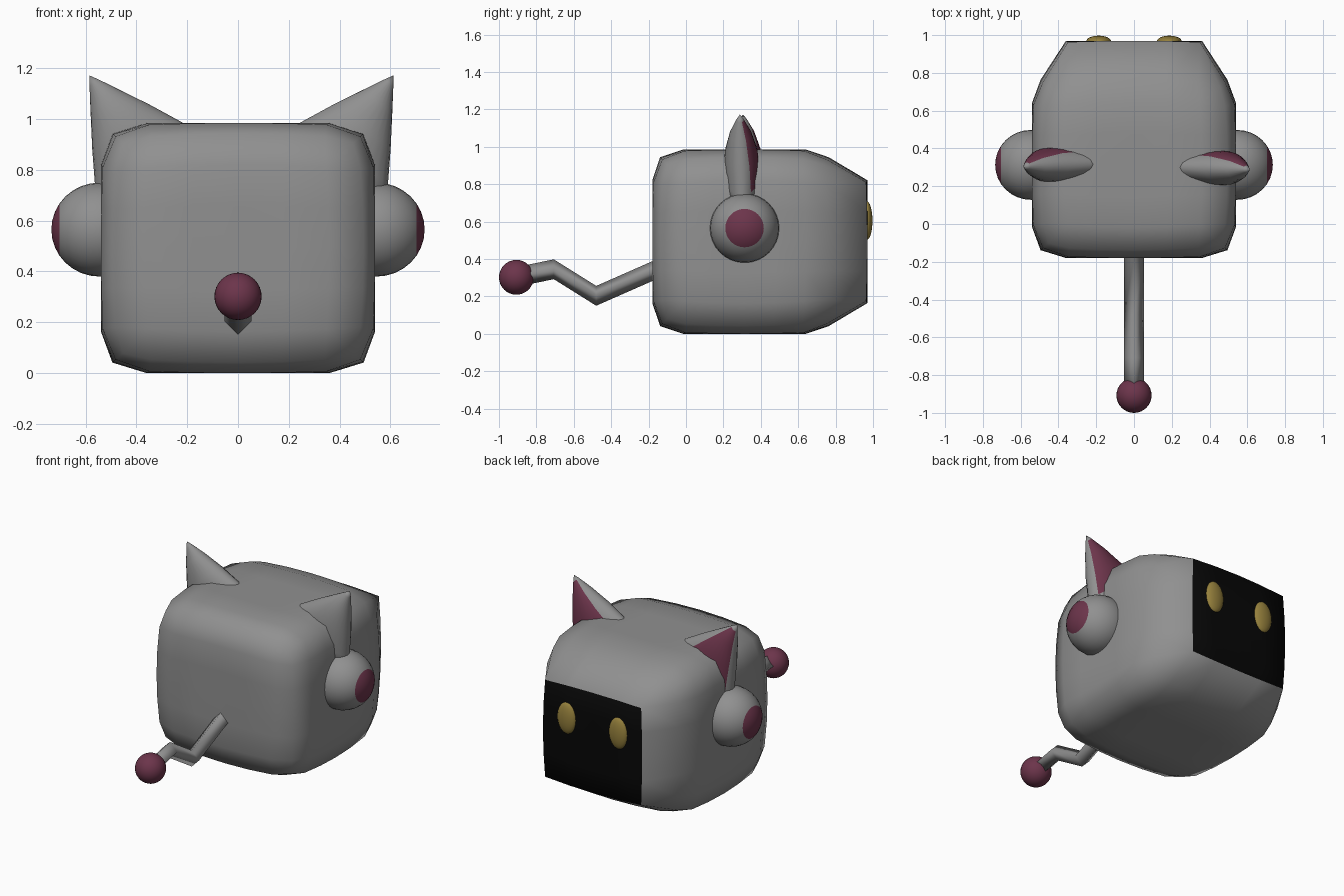
import bpy, bmesh
from math import sin, cos, pi, radians
from mathutils import Vector

if "Cube" in bpy.data.objects:
    bpy.data.objects.remove(bpy.data.objects["Cube"])


def material(name, rgb):
    m = bpy.data.materials.new(name)
    m.diffuse_color = (*rgb, 1)
    m.use_nodes = True
    m.node_tree.nodes["Principled BSDF"].inputs["Base Color"].default_value = m.diffuse_color
    return m


GREY = material("dark_grey", (0.28, 0.28, 0.28))
MAROON = material("maroon", (0.15, 0.035, 0.07))
BLACK = material("black", (0.002, 0.002, 0.002))
YELLOW = material("yellow", (0.3, 0.215, 0.045))


def finish(bm, name, *mats):
    bmesh.ops.recalc_face_normals(bm, faces=bm.faces)
    for f in bm.faces:
        f.smooth = True
    me = bpy.data.meshes.new(name)
    bm.to_mesh(me)
    bm.free()
    for m in mats:
        me.materials.append(m)
    ob = bpy.data.objects.new(name, me)
    bpy.context.collection.objects.link(ob)
    return ob


def sphere(name, center, radii, *mats, pole_x=False, cap=None):
    bm = bmesh.new()
    bmesh.ops.create_uvsphere(bm, u_segments=32, v_segments=16, radius=1)
    for v in bm.verts:
        x, y, z = v.co
        if pole_x:
            x, z = z, -x
        v.co = Vector(center) + Vector((x * radii[0], y * radii[1], z * radii[2]))
    if cap:
        for f in bm.faces:
            f.material_index = int(abs(f.calc_center_median().x) > cap)
    return finish(bm, name, *mats)


# Body: bevelled box with softly bowed edges, rear pulled out into a black screen
bm = bmesh.new()
bmesh.ops.create_cube(bm, size=2)
bmesh.ops.bevel(bm, geom=bm.edges[:], offset=1 / 3, segments=2, profile=0.56,
                affect='EDGES')
bmesh.ops.subdivide_edges(bm, edges=[e for e in bm.edges if e.calc_length() > 1],
                          cuts=3, use_grid_fill=True)
for f in bm.faces:
    f.material_index = int(all(v.co.y > 0.99 for v in f.verts))
K = 0.07
for v in bm.verts:
    x, y, z = v.co
    rear = 0.165 if y > 0.99 else 0
    v.co = (0.54 * x * (1 - K * y * y * z * z),
            0.4925 * y * (1 - K * x * x * z * z) + 0.3125 + rear,
            0.4925 * z * (1 - K * x * x * y * y) + 0.4925)
finish(bm, "body", GREY, BLACK)

# Eyes on the screen and round side pods with coloured caps
for side, s in (("left", -1), ("right", 1)):
    sphere(side + "_eye", (s * 0.187, 0.967, 0.605), (0.066, 0.03, 0.103), YELLOW)
    sphere(side + "_side_pod", (s * 0.545, 0.313, 0.565), (0.19, 0.185, 0.185),
           GREY, MAROON, pole_x=True, cap=0.70)


# Ears: pointed lens-shaped cones with coloured insides facing the screen
def ear(name, s, dx, cy):
    n = 24
    base, tip = Vector((0.335, 0, 0.765)), Vector((0.585, -0.015, 1.172))
    outward = Vector((0.215, 0, -0.165))
    bm = bmesh.new()
    rings = []
    for t, wide, deep in ((0, 1, 0.09), (0.25, 0.77, 0.096), (0.5, 0.53, 0.088),
                          (0.75, 0.27, 0.058), (0.93, 0.08, 0.02)):
        ring = []
        for i in range(n):
            a = 2 * pi * i / n
            p = base.lerp(tip, t) + outward * wide * cos(a)
            ring.append(bm.verts.new((s * (p.x + dx), cy + p.y + deep * sin(a), p.z)))
        rings.append(ring)
    top = bm.verts.new((s * (tip.x + dx), cy + tip.y, tip.z))
    for k, ring in enumerate(rings):
        for i in range(n):
            j = (i + 1) % n
            if k + 1 < len(rings):
                f = bm.faces.new((ring[i], ring[j], rings[k + 1][j], rings[k + 1][i]))
            else:
                f = bm.faces.new((ring[i], ring[j], top))
            if 0 < k < 4 and radians(30) < (i + 0.5) * 2 * pi / n < radians(135):
                f.material_index = 1
    bm.faces.new(rings[0])
    finish(bm, name, GREY, MAROON)


ear("left_ear", -1, 0, 0.32)
ear("right_ear", 1, 0.027, 0.303)

# Tail: kinked rod with a diamond section, ending in a ball
bm = bmesh.new()
rings = []
for y, z in ((-0.1, 0.37), (-0.18, 0.335), (-0.48, 0.203), (-0.707, 0.345), (-0.9, 0.305)):
    rings.append([bm.verts.new((0.053 * cos(a * pi / 2), y, z + 0.053 * sin(a * pi / 2)))
                  for a in range(4)])
for r0, r1 in zip(rings, rings[1:]):
    for i in range(4):
        j = (i + 1) % 4
        bm.faces.new((r0[i], r0[j], r1[j], r1[i]))
bm.faces.new(rings[0])
bm.faces.new(rings[-1])
finish(bm, "tail", GREY)
sphere("tail_ball", (0, -0.907, 0.302), (0.093, 0.093, 0.093), MAROON)
